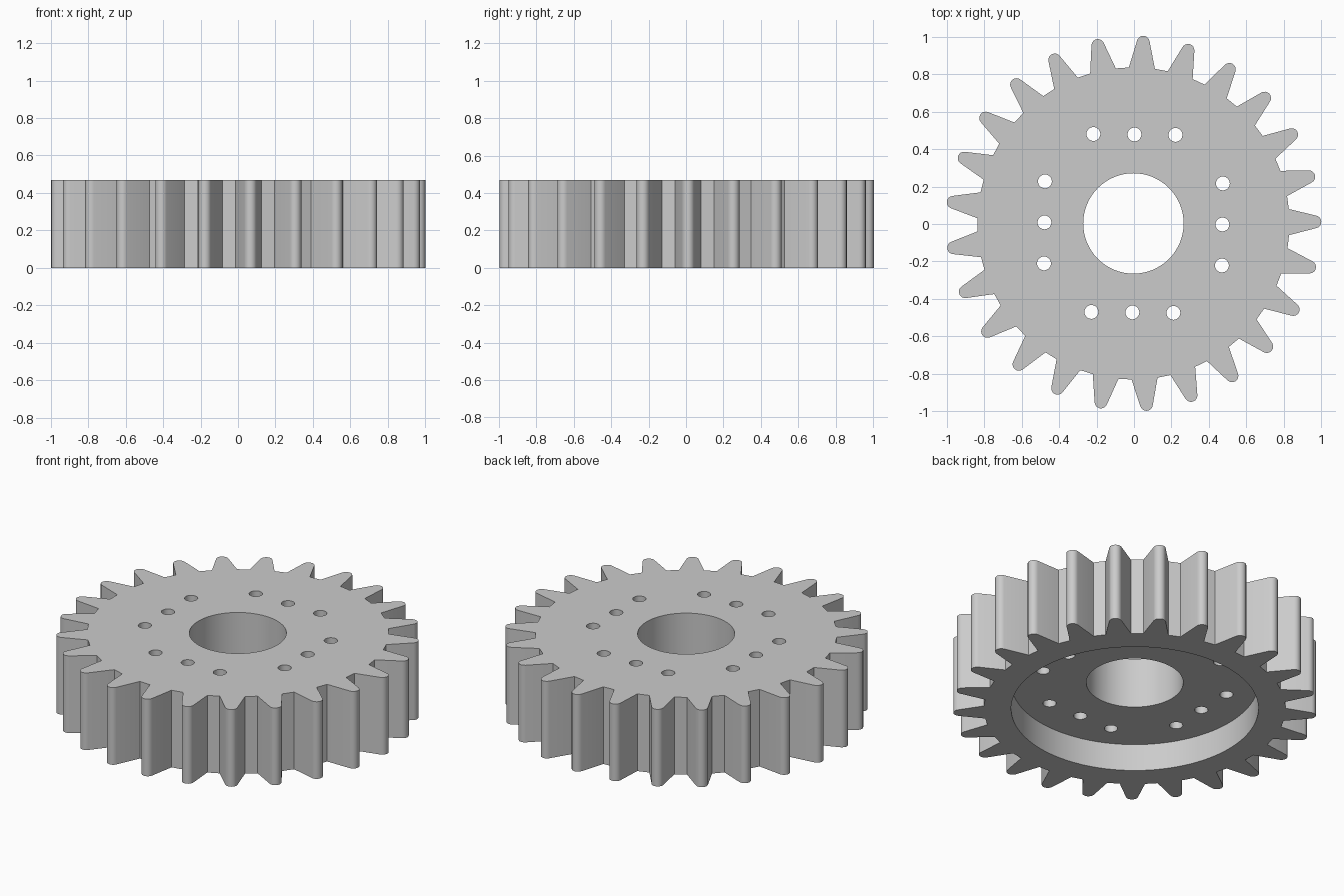
import bpy
import bmesh
from math import sin, cos, pi, radians
from mathutils import Matrix, Vector

HEIGHT = 0.47
TEETH = 25
ROOT_R, TIP_R, ROUND_R = 0.833, 1.003, 0.034
BASE_HALF = radians(4.8)
CENTRE = Vector((-0.003, 0.003, 0))

cube = bpy.data.objects.get("Cube")
if cube:
    bpy.data.objects.remove(cube, do_unlink=True)

grey = bpy.data.materials.new("plain grey")
grey.use_nodes = True
colour = (0.6, 0.6, 0.6, 1)
grey.diffuse_color = colour
grey.node_tree.nodes["Principled BSDF"].inputs["Base Color"].default_value = colour


def make_object(name, bm):
    bmesh.ops.recalc_face_normals(bm, faces=bm.faces)
    mesh = bpy.data.meshes.new(name)
    bm.to_mesh(mesh)
    bm.free()
    mesh.materials.append(grey)
    obj = bpy.data.objects.new(name, mesh)
    bpy.context.collection.objects.link(obj)
    return obj


def add_cylinder(bm, x, y, radius, bottom, top, segments):
    place = Matrix.Translation(CENTRE + Vector((x, y, (bottom + top) / 2)))
    bmesh.ops.create_cone(bm, cap_ends=True, segments=segments, radius1=radius,
                          radius2=radius, depth=top - bottom, matrix=place)


def cut(obj, cutter):
    cutter.hide_render = True
    mod = obj.modifiers.new("cut", 'BOOLEAN')
    mod.operation = 'DIFFERENCE'
    mod.solver = 'EXACT'
    mod.object = cutter
    bpy.context.view_layer.objects.active = obj
    bpy.ops.object.modifier_apply(modifier=mod.name)
    bpy.data.objects.remove(cutter, do_unlink=True)


# One tooth: straight flanks running into a rounded tip, along +x
tooth = [Vector((ROOT_R * cos(BASE_HALF), -ROOT_R * sin(BASE_HALF), 0))]
for i in range(9):
    a = radians(-76 + 19 * i)
    tooth.append(Vector((TIP_R - ROUND_R + ROUND_R * cos(a), ROUND_R * sin(a), 0)))
tooth.append(Vector((ROOT_R * cos(BASE_HALF), ROOT_R * sin(BASE_HALF), 0)))

# Toothed blank
bm = bmesh.new()
outline = []
for k in range(TEETH):
    turn = Matrix.Rotation(2 * pi * k / TEETH + radians(0.5), 3, 'Z')
    outline += [bm.verts.new(turn @ p + CENTRE) for p in tooth]
face = bm.faces.new(outline)
raised = bmesh.ops.extrude_face_region(bm, geom=[face])
bmesh.ops.translate(bm, vec=(0, 0, HEIGHT),
                    verts=[v for v in raised["geom"] if isinstance(v, bmesh.types.BMVert)])
gear = make_object("gear_wheel", bm)

# Round recess in the underside
bm = bmesh.new()
add_cylinder(bm, 0, 0, 0.683, -0.1, 0.165, 96)
cut(gear, make_object("recess_cutter", bm))

# Centre bore and four rows of three bolt holes
bm = bmesh.new()
add_cylinder(bm, 0, 0, 0.268, -0.1, HEIGHT + 0.1, 64)
for side in range(4):
    turn = Matrix.Rotation(side * pi / 2 - radians(0.66), 3, 'Z')
    for offset in (-0.219, 0, 0.219):
        p = turn @ Vector((0.475, offset, 0))
        add_cylinder(bm, p.x, p.y, 0.037, -0.1, HEIGHT + 0.1, 24)
cut(gear, make_object("hole_cutter", bm))

# Smooth curves, crisp edges
bpy.ops.object.select_all(action='DESELECT')
gear.select_set(True)
bpy.context.view_layer.objects.active = gear
bpy.ops.object.shade_smooth_by_angle(angle=radians(30))
